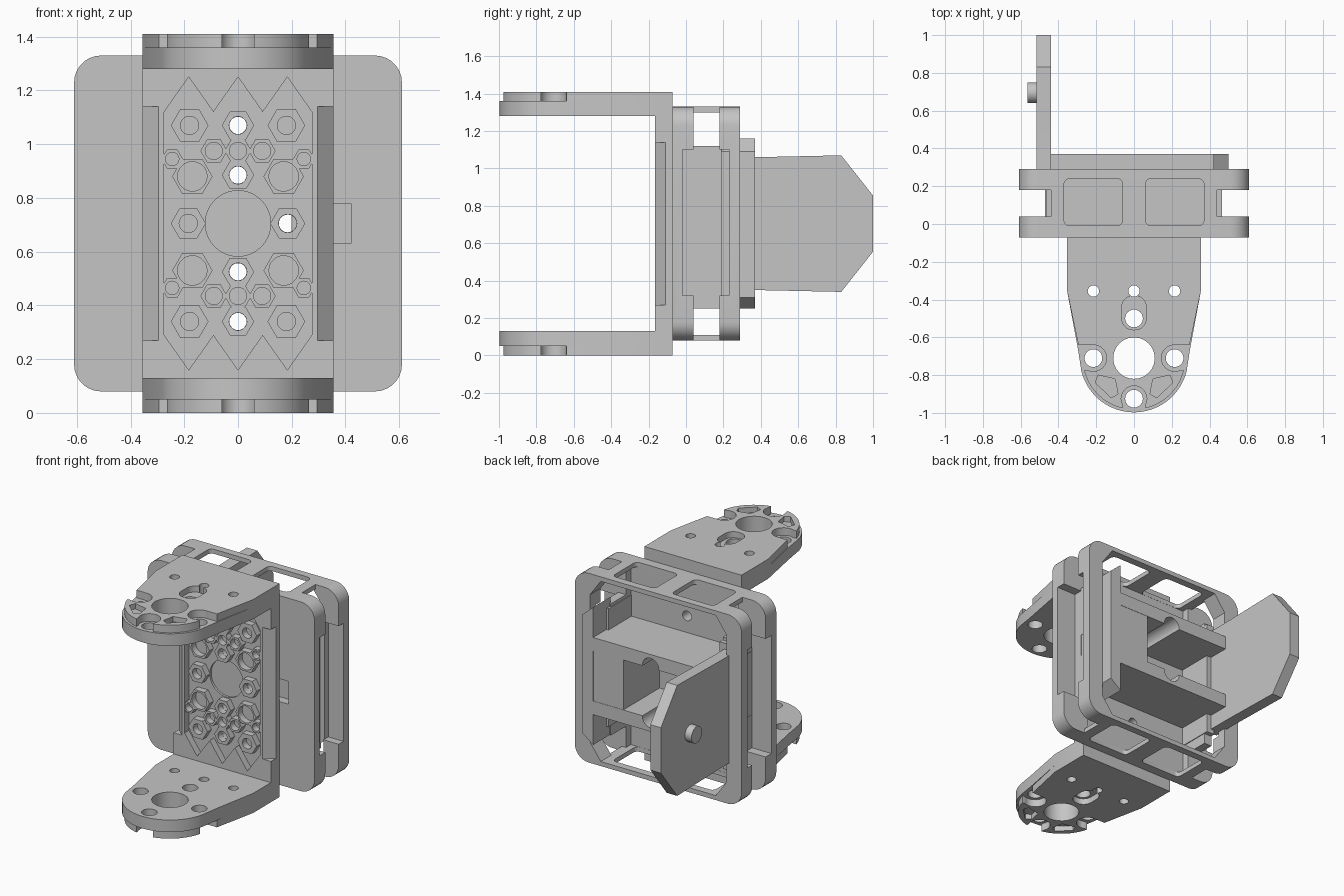
import bpy, bmesh, math

cube = bpy.data.objects.get("Cube")
if cube:
    bpy.data.objects.remove(cube, do_unlink=True)

grey = bpy.data.materials.new("plain grey")
grey.use_nodes = True
grey.diffuse_color = (0.56, 0.56, 0.56, 1)
grey.node_tree.nodes["Principled BSDF"].inputs["Base Color"].default_value = (0.56, 0.56, 0.56, 1)
parts = []


def prism(name, pts, axis, lo, hi, keep=True):
    """Extrude a 2D outline along an axis between two heights."""
    def place(p, h):
        a, b = p
        return {"x": (h, a, b), "y": (a, h, b), "z": (a, b, h)}[axis]
    bm = bmesh.new()
    low = [bm.verts.new(place(p, lo)) for p in pts]
    high = [bm.verts.new(place(p, hi)) for p in pts]
    bm.faces.new(low)
    bm.faces.new(high)
    for i in range(len(pts)):
        j = (i + 1) % len(pts)
        bm.faces.new((low[i], low[j], high[j], high[i]))
    bmesh.ops.recalc_face_normals(bm, faces=bm.faces)
    mesh = bpy.data.meshes.new(name)
    bm.to_mesh(mesh)
    bm.free()
    mesh.materials.append(grey)
    ob = bpy.data.objects.new(name, mesh)
    bpy.context.collection.objects.link(ob)
    if keep:
        parts.append(ob)
    return ob


def rect(a0, a1, b0, b1):
    return [(a0, b0), (a1, b0), (a1, b1), (a0, b1)]


def ring(a, b, r, n=24, start=0.0, sweep=math.tau):
    steps = n if sweep == math.tau else n - 1
    return [(a + r * math.cos(start + sweep * i / steps),
             b + r * math.sin(start + sweep * i / steps)) for i in range(n)]


def rounded(a0, a1, b0, b1, r):
    q = math.pi / 2
    corners = [(a1 - r, b1 - r), (a0 + r, b1 - r), (a0 + r, b0 + r), (a1 - r, b0 + r)]
    return [p for k, (a, b) in enumerate(corners) for p in ring(a, b, r, 8, k * q, q)]


def cut(target, pts, axis, lo, hi):
    """Subtract an extruded outline from a part."""
    tool = prism("cutter", pts, axis, lo, hi, False)
    tool.hide_render = True
    mod = target.modifiers.new("cut", "BOOLEAN")
    mod.operation = "DIFFERENCE"
    mod.solver = "EXACT"
    mod.object = tool
    bpy.context.view_layer.objects.active = target
    bpy.ops.object.modifier_apply(modifier=mod.name)
    bpy.data.objects.remove(tool, do_unlink=True)


MID, TOP, HUB = 0.705, 1.41, -0.71


# Arms: tapered plates with a rounded hub and recessed screw seats
def arm(name, flip):
    def z(h):
        return TOP - h if flip else h

    def span(a, b):
        return sorted((z(a), z(b)))

    def outline(r, w):
        arc = ring(0, HUB, r, 32, math.radians(-14), math.radians(-152))
        return [(-0.355, -0.165), (0.355, -0.165), (0.355, -0.35), (w, -0.66)] + arc + \
               [(-w, -0.66), (-0.355, -0.35)]
    layers = [prism(name + "_base", outline(0.287, 0.297), "z", *span(1.28, 1.36)),
              prism(name + "_cap", outline(0.272, 0.29), "z", *span(1.36, TOP))]
    holes = [(0, HUB, 0.11), (-0.215, HUB, 0.047), (0.215, HUB, 0.047), (0, -0.925, 0.047),
             (0, -0.5, 0.047), (0, -0.355, 0.03), (-0.215, -0.355, 0.03), (0.215, -0.355, 0.03)]
    for layer in layers:
        for x, y, r in holes:
            cut(layer, ring(x, y, r), "z", *span(1.2, 1.5))
    cap = layers[1]
    deep = span(1.355, 1.5)
    for s in (-1, 1):
        cut(cap, ring(s * 0.215, HUB, 0.07), "z", *deep)
        cut(cap, rect(*sorted((s * 0.23, s * 0.4)), -0.775, -0.64), "z", *deep)
        pad = [(s * 0.1, -0.82), (s * 0.19, -0.8), (s * 0.205, -0.84), (s * 0.12, -0.92), (s * 0.085, -0.9)]
        cut(cap, pad, "z", *span(1.375, 1.5))
    cut(cap, ring(0, -0.925, 0.068), "z", *deep)
    cut(cap, rect(-0.06, 0.06, -1.1, -0.95), "z", *deep)
    cut(cap, rounded(-0.065, 0.065, -0.56, -0.38, 0.06), "z", *span(1.37, 1.5))


arm("upper_arm", False)
arm("lower_arm", True)

# Bracket web with a zigzag pocket and bevelled sides
web = prism("bracket_web", rect(-0.355, 0.355, 0, TOP), "y", -0.165, -0.072)
xs = [-0.275 + 0.0917 * i for i in range(7)]
edge = [(x, 1.25 if i % 2 else 1.12) for i, x in enumerate(xs)]
cut(web, [(x, TOP - h) for x, h in edge] + edge[::-1], "y", -0.2, -0.12)
cut(web, ring(0, MID, 0.122, 40), "y", -0.2, -0.105)
for s in (-1, 1):
    cut(web, [(s * 0.29, -0.17), (s * 0.36, -0.17), (s * 0.36, -0.105)], "z", 0.27, 1.14)

# Hexagonal bosses around the screw holes
bosses = [(0, 0.365, 0.06, 0.033), (0, 0.18, 0.06, 0.033)]
for s in (-1, 1):
    bosses += [(s * 0.18, 0.365, 0.07, 0.034), (s * 0.17, 0.175, 0.075, 0.055),
               (s * 0.09, 0.27, 0.05, 0.032), (s * 0.245, 0.24, 0.04, 0.025)]
bosses += [(0, 0.27, 0.05, 0.032)]
spots = [(x, MID + s * dz, r, hole) for x, dz, r, hole in bosses for s in (-1, 1)]
spots += [(-0.185, MID, 0.065, 0.034), (0.185, MID, 0.065, 0.034)]
for x, h, r, hole in spots:
    boss = prism("hex_boss", ring(x, h, r, 6), "y", -0.163, -0.115)
    cut(boss, ring(x, h, hole, 20), "y", -0.2, -0.1)

# Front and rear plates of the housing
front = prism("front_plate", rounded(-0.61, 0.61, 0.08, 1.33, 0.1), "y", -0.072, 0.04)
rear = prism("rear_frame", rounded(-0.61, 0.61, 0.08, 1.33, 0.1), "y", 0.18, 0.29)
cut(front, rect(-0.41, 0.41, 0.11, 1.30), "y", -0.01, 0.1)
cut(rear, [(-0.5, 0.22), (-0.42, 0.11), (0.42, 0.11), (0.5, 0.22),
           (0.5, 1.19), (0.42, 1.30), (-0.42, 1.30), (-0.5, 1.19)], "y", 0.1, 0.4)
for plate in (front, rear):
    for s in (-1, 1):
        cut(plate, rect(*sorted((s * 0.468, s * 0.7)), -0.02, 0.23), "z", 0.32, 1.10)
cut(front, rect(0.3, 0.42, 0.63, 0.78), "y", -0.1, 0.1)

# Thin bridges joining the plates, with rounded windows
bridges = [prism("bridge", rect(-0.44, 0.44, 0.03, 0.19), "z", a, a + 0.03) for a in (0.08, 1.30)]
for s in (-1, 1):
    window = rounded(*sorted((s * 0.06, s * 0.37)), -0.009, 0.24, 0.03)
    for a, b in ((0, 0.2), (1.2, 1.4)):
        for body in bridges + [front, rear]:
            cut(body, window, "z", a, b)

# Through holes shared by the web and the front plate
for body in (web, front):
    for h in (0.34, 0.525, 0.885, 1.07):
        cut(body, ring(0, h, 0.032), "y", -0.3, 0.1)
    cut(body, ring(0.185, MID, 0.033), "y", -0.3, 0.1)

# Inner side walls
for s, label in ((1, "left"), (-1, "right")):
    wall = prism(label + "_wall", rect(0.035, 0.2, 0.25, 1.12), "x", *sorted((s * 0.41, s * 0.467)))
    prism(label + "_wall_panel", rect(-0.015, 0.23, 0.32, 1.10), "x", *sorted((s * 0.405, s * 0.465)))
    if s > 0:
        cut(wall, rect(-0.02, 0.13, 0.63, 0.78), "x", 0.45, 0.6)

# Chamfered rear lip
prism("rear_lip", [(0.42, 0.25), (0.5, 0.31), (0.5, 1.09), (0.42, 1.16)], "y", 0.19, 0.37)

# Cross shelves with half-round screw channels, and the solid block between them
for name, a, b, h in (("upper_shelf", 0.87, 0.96, 0.875), ("lower_shelf", 0.45, 0.54, 0.535)):
    shelf = prism(name, rect(-0.47, 0.45, -0.015, 0.37), "z", a, b)
    cut(shelf, ring(0, h, 0.06), "y", -0.1, 0.5)
prism("side_block", rect(0.2, 0.45, -0.015, 0.368), "z", 0.5, 0.9)

# Rear flap with its peg
prism("flap", [(0.19, 0.35), (0.37, 0.35), (0.83, 0.34), (1.0, 0.555), (1.0, 0.855),
               (0.83, 1.07), (0.37, 1.06), (0.19, 1.06)], "x", -0.517, -0.44)
prism("flap_peg", ring(0.695, MID, 0.055), "x", -0.565, -0.51)

# Smooth the round walls, keep the edges sharp
bpy.ops.object.select_all(action="DESELECT")
for ob in parts:
    ob.select_set(True)
bpy.context.view_layer.objects.active = parts[0]
bpy.ops.object.shade_smooth_by_angle(angle=math.radians(30))
